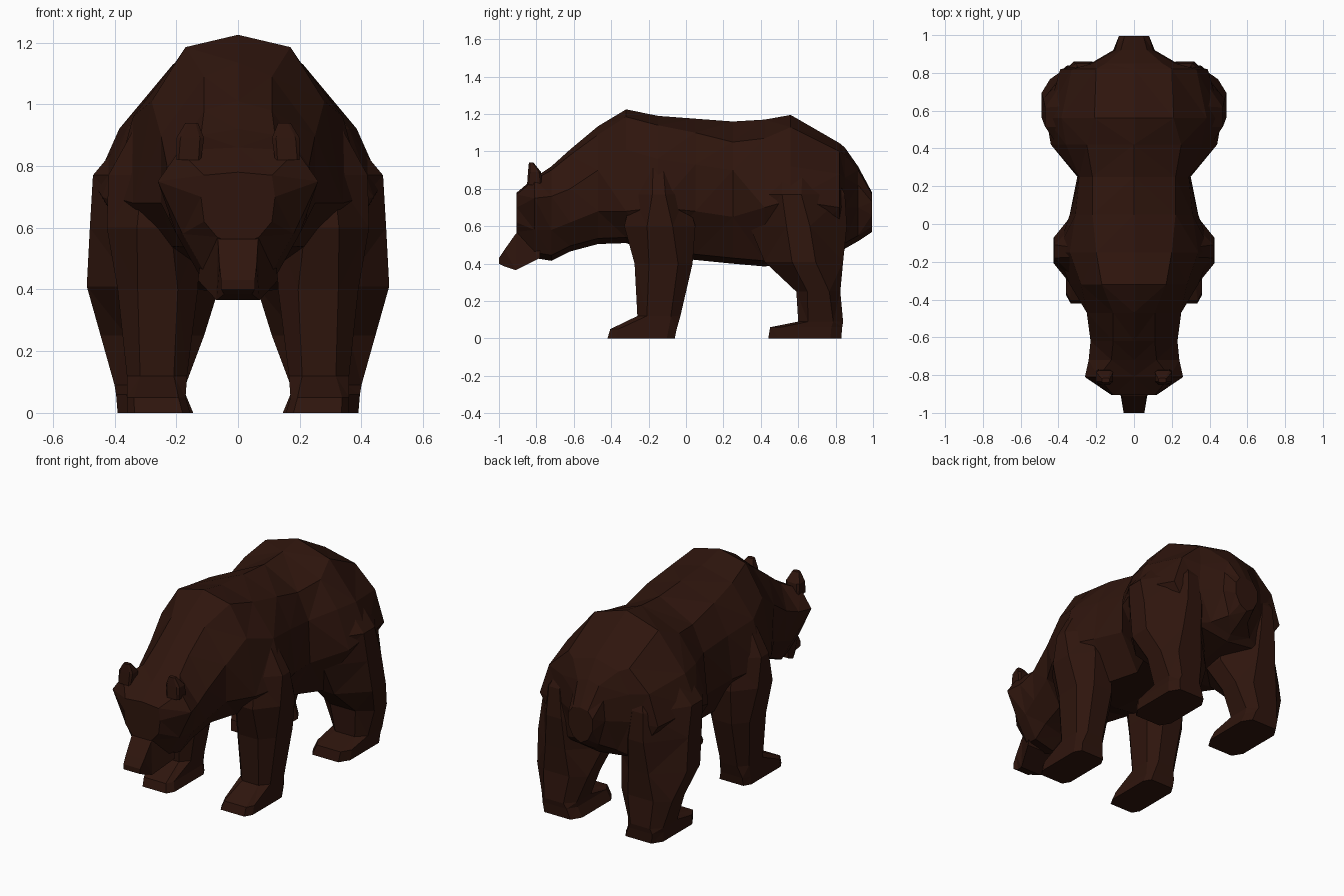
import bpy, bmesh

fur = bpy.data.materials.new("dark_brown_fur")
fur.diffuse_color = (0.028, 0.0075, 0.004, 1)


def loft(name, rings, mirror=False):
    """Skin a list of equal-length closed rings, flat shaded and capped."""
    bm = bmesh.new()
    loops = [[bm.verts.new(p) for p in ring] for ring in rings]
    n = len(loops[0])
    for a, b in zip(loops, loops[1:]):
        for i in range(n):
            j = (i + 1) % n
            bm.faces.new((a[i], a[j], b[j], b[i]))
    bm.faces.new(loops[0])
    bm.faces.new(loops[-1])
    bmesh.ops.triangulate(bm, faces=bm.faces[:])
    bmesh.ops.recalc_face_normals(bm, faces=bm.faces[:])
    mesh = bpy.data.meshes.new(name)
    bm.to_mesh(mesh)
    bm.free()
    mesh.materials.append(fur)
    obj = bpy.data.objects.new(name, mesh)
    bpy.context.collection.objects.link(obj)
    if mirror:
        obj.modifiers.new("Mirror", 'MIRROR')
    return obj


def torso_ring(y, top, bottom, x1, z1, x2, z2, x3, z3):
    half = [(x1, z1), (x2, z2), (x3, z3), (x3 * 0.62, bottom + 0.03)]
    pts = [(0, top)] + half + [(0, bottom)] + [(-x, z) for x, z in reversed(half)]
    return [(x, y, z) for x, z in pts]


def limb_ring(z, y0, y1, x0, x1, cut=0.25):
    dx, dy = (x1 - x0) * cut, (y1 - y0) * cut
    return [(x0 + dx, y0, z), (x1 - dx, y0, z), (x1, y0 + dy, z), (x1, y1 - dy, z),
            (x1 - dx, y1, z), (x0 + dx, y1, z), (x0, y1 - dy, z), (x0, y0 + dy, z)]


# Head, neck, torso and tail: y, top, bottom, then three side points
body = [
    (-0.905, 0.78, 0.54, 0.11, 0.77, 0.12, 0.70, 0.11, 0.62),
    (-0.81, 0.86, 0.43, 0.19, 0.85, 0.26, 0.75, 0.18, 0.58),
    (-0.72, 0.92, 0.415, 0.12, 0.90, 0.24, 0.76, 0.20, 0.58),
    (-0.62, 1.01, 0.465, 0.11, 0.98, 0.23, 0.80, 0.22, 0.62),
    (-0.47, 1.135, 0.505, 0.11, 1.09, 0.25, 0.90, 0.25, 0.68),
    (-0.32, 1.225, 0.51, 0.17, 1.185, 0.28, 1.01, 0.34, 0.68),
    (-0.15, 1.19, 0.44, 0.20, 1.14, 0.34, 0.96, 0.41, 0.70),
    (0.05, 1.175, 0.42, 0.22, 1.10, 0.31, 0.93, 0.34, 0.68),
    (0.25, 1.16, 0.40, 0.22, 1.05, 0.29, 0.90, 0.30, 0.65),
    (0.42, 1.17, 0.385, 0.25, 1.07, 0.36, 0.92, 0.44, 0.70),
    (0.56, 1.195, 0.40, 0.21, 1.13, 0.385, 0.92, 0.465, 0.74),
    (0.82, 1.045, 0.45, 0.20, 1.00, 0.33, 0.88, 0.39, 0.70),
    (0.85, 1.02, 0.48, 0.15, 0.98, 0.22, 0.86, 0.23, 0.70),
    (0.92, 0.92, 0.52, 0.07, 0.90, 0.10, 0.82, 0.11, 0.70),
    (0.995, 0.78, 0.57, 0.05, 0.77, 0.08, 0.73, 0.08, 0.66),
]
loft("body_and_head", [torso_ring(*r) for r in body])

# Snout: y, half width at top, half width at bottom, top, bottom
snout = [(-1.0, 0.055, 0.055, 0.43, 0.40), (-0.97, 0.06, 0.045, 0.475, 0.385),
         (-0.91, 0.065, 0.07, 0.56, 0.365), (-0.78, 0.10, 0.13, 0.64, 0.43)]
loft("snout", [[(-a, y, t), (a, y, t), (b, y, u), (-b, y, u)]
               for y, a, b, t, u in snout])

# Ears
loft("ears", [limb_ring(*r) for r in [
    (0.82, -0.85, -0.77, 0.12, 0.20, 0.1), (0.89, -0.845, -0.775, 0.11, 0.20, 0.15),
    (0.94, -0.84, -0.815, 0.13, 0.17, 0.2)]], mirror=True)

# Front legs with paws: z, front, back, inner, outer, corner cut
loft("front_legs", [limb_ring(*r) for r in [
    (0.0, -0.42, -0.06, 0.155, 0.36, 0.12), (0.05, -0.405, -0.05, 0.17, 0.36, 0.12),
    (0.12, -0.26, -0.03, 0.165, 0.36, 0.22), (0.40, -0.275, 0.035, 0.13, 0.39),
    (0.60, -0.33, 0.05, 0.12, 0.425, 0.32), (0.77, -0.29, 0.0, 0.13, 0.42, 0.38),
    (0.97, -0.20, -0.10, 0.15, 0.31)]], mirror=True)

# Hind legs with paws and thighs
loft("hind_legs", [limb_ring(*r) for r in [
    (0.0, 0.44, 0.83, 0.145, 0.39, 0.15), (0.06, 0.45, 0.835, 0.17, 0.395, 0.15),
    (0.09, 0.60, 0.84, 0.17, 0.40, 0.22), (0.25, 0.59, 0.825, 0.11, 0.445),
    (0.41, 0.42, 0.84, 0.06, 0.49, 0.35), (0.60, 0.34, 0.86, 0.06, 0.48, 0.38),
    (0.77, 0.28, 0.85, 0.08, 0.47, 0.41), (0.95, 0.38, 0.76, 0.10, 0.32, 0.35)]],
    mirror=True)
